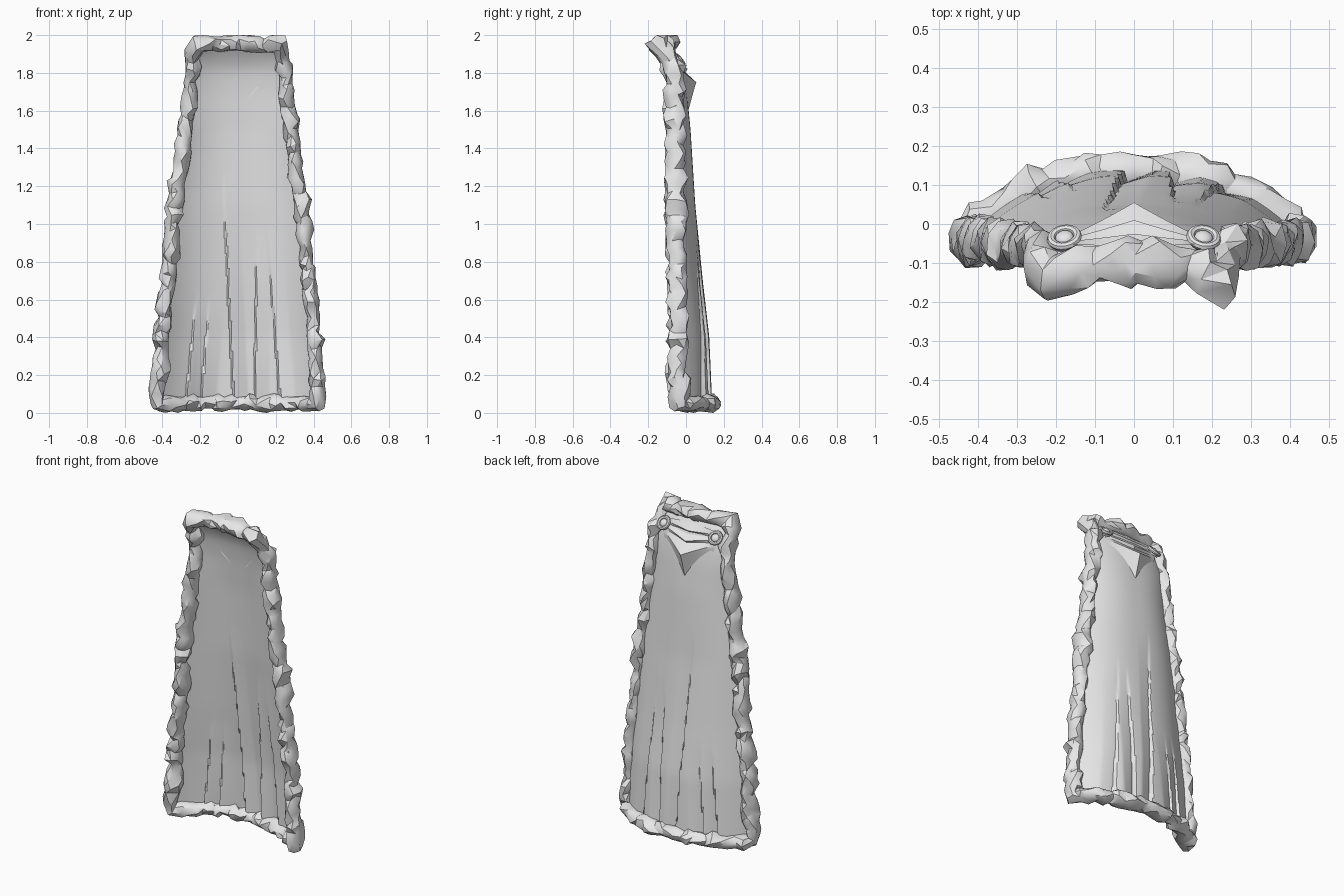
import bpy, bmesh, math, random
from mathutils import Vector

random.seed(7)
if "Cube" in bpy.data.objects:
    bpy.data.objects.remove(bpy.data.objects["Cube"])

grey = bpy.data.materials.new("plain grey")
grey.use_nodes = True
grey.diffuse_color = (0.8, 0.8, 0.8, 1)
grey.node_tree.nodes["Principled BSDF"].inputs["Base Color"].default_value = (0.8, 0.8, 0.8, 1)

# Cape outline: height, half width, y at the side edge, y at the centre
OUTLINE = [(0.05, 0.43, -0.04, 0.135), (0.4, 0.405, -0.04, 0.12), (0.7, 0.375, -0.045, 0.085),
           (1.1, 0.335, -0.05, 0.045), (1.5, 0.28, -0.06, 0.02), (1.7, 0.255, -0.055, 0.0),
           (1.82, 0.245, -0.07, -0.02), (1.9, 0.235, -0.1, -0.06), (1.955, 0.22, -0.145, -0.1)]
# Pleats: x and height at the upper end, x at the hem, depth
PLEATS = [(-0.08, 1.27, -0.02, 0.035), (0.1, 0.97, 0.09, 0.04), (0.15, 1.02, 0.23, 0.025),
          (-0.22, 0.62, -0.28, 0.03), (-0.15, 0.62, -0.2, 0.025)]
Z0, Z1 = OUTLINE[0][0], OUTLINE[-1][0]


def surface(u, z):
    """Point on the smooth cape; u runs from -1 to 1 across it."""
    for a, b in zip(OUTLINE, OUTLINE[1:]):
        if z <= b[0] + 1e-6:
            break
    f = (z - a[0]) / (b[0] - a[0])
    half, edge, mid = (a[i] + (b[i] - a[i]) * f for i in (1, 2, 3))
    return Vector((u * half, mid + (edge - mid) * abs(u) ** 2.5, z))


def pleated(u, z):
    p = surface(u, z)
    for x_top, z_top, x_hem, depth in PLEATS:
        if z < z_top:
            f = z / z_top
            d = p.x - (x_hem + (x_top - x_hem) * f)
            if 0 < d < 0.08:
                p.y -= depth * (1 - f) * (1 - d / 0.08)
    return p


def make_mesh(name, rows, wrap=False, angle=30):
    """Skin rows of points with quads; wrap closes both directions."""
    bm = bmesh.new()
    grid = [[bm.verts.new(p) for p in row] for row in rows]
    n, m = len(grid), len(grid[0])
    for i in range(n if wrap else n - 1):
        for j in range(m if wrap else m - 1):
            k, l = (i + 1) % n, (j + 1) % m
            bm.faces.new((grid[i][j], grid[i][l], grid[k][l], grid[k][j]))
    if wrap:
        bmesh.ops.triangulate(bm, faces=bm.faces)
    bmesh.ops.recalc_face_normals(bm, faces=bm.faces)
    mesh = bpy.data.meshes.new(name)
    bm.to_mesh(mesh)
    bm.free()
    obj = bpy.data.objects.new(name, mesh)
    bpy.context.collection.objects.link(obj)
    finish(obj, name, angle)
    return obj


def finish(obj, name, angle):
    obj.name = name
    obj.data.materials.append(grey)
    bpy.ops.object.select_all(action="DESELECT")
    obj.select_set(True)
    bpy.context.view_layer.objects.active = obj
    bpy.ops.object.shade_smooth_by_angle(angle=math.radians(angle))


# Hanging cloth
COLS, ROWS = 96, 48
cloth = make_mesh("cape_cloth", [[pleated(2 * j / COLS - 1, Z0 + (Z1 - Z0) * i / ROWS)
                                  for j in range(COLS + 1)] for i in range(ROWS + 1)])
solid = cloth.modifiers.new("thickness", "SOLIDIFY")
solid.thickness = 0.008
solid.offset = 0

# Rough fur trim following the whole border
path = []
for count, point in ((46, lambda f: surface(1, Z0 + (Z1 - Z0) * f)),
                     (11, lambda f: surface(1 - 2 * f, Z1)),
                     (46, lambda f: surface(-1, Z1 + (Z0 - Z1) * f)),
                     (24, lambda f: surface(2 * f - 1, Z0))):
    path += [point(i / count) for i in range(count)]

rings, SIDES = [], 8
for i, p in enumerate(path):
    tangent = (path[(i + 1) % len(path)] - path[i - 1]).normalized()
    across = tangent.cross(Vector((0, 1, 0))).normalized()
    outward = across.cross(tangent)
    swell = random.uniform(0.8, 1.18)
    centre = p + Vector([random.uniform(-0.009, 0.009) for _ in range(3)])
    ring = []
    for s in range(SIDES):
        a = math.tau * (s + 0.5 * (i % 2)) / SIDES
        r = swell * random.uniform(0.85, 1.15)
        v = centre + across * math.cos(a) * 0.043 * r + outward * math.sin(a) * 0.056 * r
        v += tangent * random.uniform(-0.012, 0.012)
        v.z = min(max(v.z, 0), 2)
        ring.append(v)
    rings.append(ring)
make_mesh("fur_trim", rings, wrap=True, angle=32)

# Draped folds hanging between the clasps: centre height and y of each fold line
FOLDS = [(1.91, -0.06), (1.87, -0.025), (1.855, -0.04), (1.82, 0.01), (1.805, -0.005),
         (1.75, 0.055), (1.72, 0.045), (1.6, 0.012)]
swag = []
for k, (z, y) in enumerate(FOLDS):
    end = Vector((0, -0.05 + 0.003 * k, 1.9 - 0.016 * k))
    row = []
    for j in range(17):
        s = j / 8 - 1
        w = (1 - abs(s)) ** 1.15
        row.append(Vector((s * (0.2 - 0.004 * k), end.y + (y - end.y) * w, end.z + (z - end.z) * w)))
    swag.append(row)
make_mesh("draped_folds", swag, angle=25)

# Round clasps on the shoulders
for side, label in ((1, "left"), (-1, "right")):
    facing = Vector((side * 0.15, 0.75, 0.65)).normalized()
    turn = facing.to_track_quat("Z", "Y").to_euler()
    spot = Vector((side * 0.178, -0.035, 1.87))
    bpy.ops.mesh.primitive_torus_add(major_radius=0.034, minor_radius=0.011, major_segments=20,
                                     minor_segments=8, location=spot, rotation=turn)
    finish(bpy.context.object, label + "_clasp_ring", 40)
    bpy.ops.mesh.primitive_uv_sphere_add(segments=16, ring_count=8, radius=0.024,
                                         location=spot, rotation=turn)
    stud = bpy.context.object
    stud.scale = (1, 1, 0.6)
    finish(stud, label + "_clasp_stud", 40)
    bpy.ops.mesh.primitive_cylinder_add(vertices=20, radius=0.034, depth=0.02,
                                        location=spot - facing * 0.01, rotation=turn)
    finish(bpy.context.object, label + "_clasp_base", 40)
